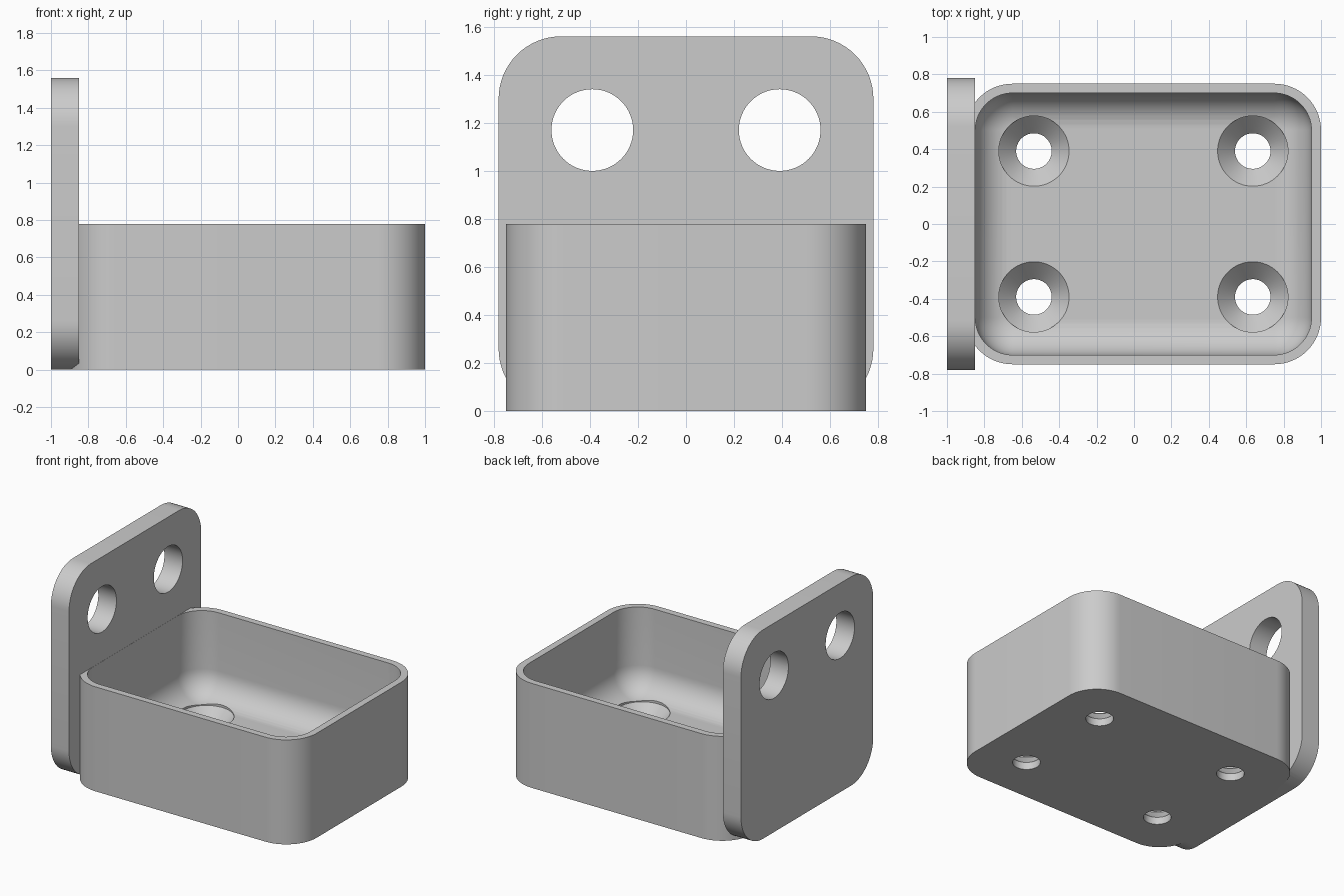
import bpy, bmesh
from math import sin, cos, pi, radians

cube = bpy.data.objects.get("Cube")
if cube:
    bpy.data.objects.remove(cube, do_unlink=True)

grey = bpy.data.materials.new("light_grey")
grey.use_nodes = True
tone = (0.6, 0.6, 0.6, 1)
grey.diffuse_color = tone
grey.node_tree.nodes["Principled BSDF"].inputs["Base Color"].default_value = tone


def rounded(half_w, half_h, r, seg=16):
    """Outline of a rounded rectangle centred on the origin."""
    pts = []
    for q, (sx, sy) in enumerate([(1, 1), (-1, 1), (-1, -1), (1, -1)]):
        for i in range(seg + 1):
            a = (q + i / seg) * pi / 2
            pts.append((sx * (half_w - r) + r * cos(a), sy * (half_h - r) + r * sin(a)))
    return pts


def circle(r, n=64):
    return [(r * cos(2 * pi * i / n), r * sin(2 * pi * i / n)) for i in range(n)]


def loft(name, rings):
    """Closed solid through a stack of equal rings."""
    bm = bmesh.new()
    loops = [[bm.verts.new(p) for p in ring] for ring in rings]
    n = len(loops[0])
    for lo, hi in zip(loops, loops[1:]):
        for i in range(n):
            j = (i + 1) % n
            bm.faces.new((lo[i], lo[j], hi[j], hi[i]))
    bm.faces.new(loops[0][::-1])
    bm.faces.new(loops[-1])
    bmesh.ops.recalc_face_normals(bm, faces=bm.faces)
    mesh = bpy.data.meshes.new(name)
    bm.to_mesh(mesh)
    bm.free()
    mesh.materials.append(grey)
    obj = bpy.data.objects.new(name, mesh)
    bpy.context.collection.objects.link(obj)
    return obj


def flat(pts, z, cx=0, cy=0):
    return [(cx + u, cy + v, z) for u, v in pts]


def upright(pts, x, cy, cz):
    return [(x, cy + u, cz + v) for u, v in pts]


def combine(target, tool, operation):
    """Apply a boolean and discard the tool."""
    tool.hide_render = True
    mod = target.modifiers.new(operation.title(), 'BOOLEAN')
    mod.object, mod.operation, mod.solver = tool, operation, 'EXACT'
    bpy.context.view_layer.objects.active = target
    bpy.ops.object.modifier_apply(modifier=mod.name)
    bpy.data.objects.remove(tool, do_unlink=True)


MID = 0.05      # tray centre in x
FLOOR = 0.155   # tray floor thickness

# Tray body fused with the upright mounting plate
outer = rounded(0.95, 0.75, 0.25)
body = loft("tray_bracket", [flat(outer, z, MID) for z in (0, 0.78)])
panel = rounded(0.78, 0.78, 0.26)
plate = loft("mounting_plate", [upright(panel, x, 0, 0.78) for x in (-1, -0.85)])
combine(body, plate, 'UNION')

# Cavity with a filleted floor
FILLET = 0.19
rings = []
for i in range(13):
    a = i / 12 * pi / 2
    inset = FILLET * (1 - sin(a))
    shape = rounded(0.899 - inset, 0.70 - inset, 0.20 - inset)
    rings.append(flat(shape, FLOOR + FILLET * (1 - cos(a)), MID))
rings.append(flat(rounded(0.899, 0.70, 0.20), 0.9, MID))
combine(body, loft("cavity_cutter", rings), 'DIFFERENCE')

# Countersunk screw holes in the floor
for sx in (-1, 1):
    for sy in (-1, 1):
        steps = [(0.095, -0.1), (0.095, 0.055), (0.188, 0.15), (0.188, 0.3)]
        cutter = loft("screw_cutter", [flat(circle(r), z, MID + sx * 0.585, sy * 0.39)
                                       for r, z in steps])
        combine(body, cutter, 'DIFFERENCE')

# Round holes through the plate
for sy in (-1, 1):
    cutter = loft("plate_hole_cutter",
                  [upright(circle(0.17), x, sy * 0.39, 1.17) for x in (-1.1, -0.7)])
    combine(body, cutter, 'DIFFERENCE')

# Smooth the rounded areas, keep the edges crisp
bpy.ops.object.select_all(action='DESELECT')
body.select_set(True)
bpy.context.view_layer.objects.active = body
bpy.ops.object.shade_smooth_by_angle(angle=radians(30))
